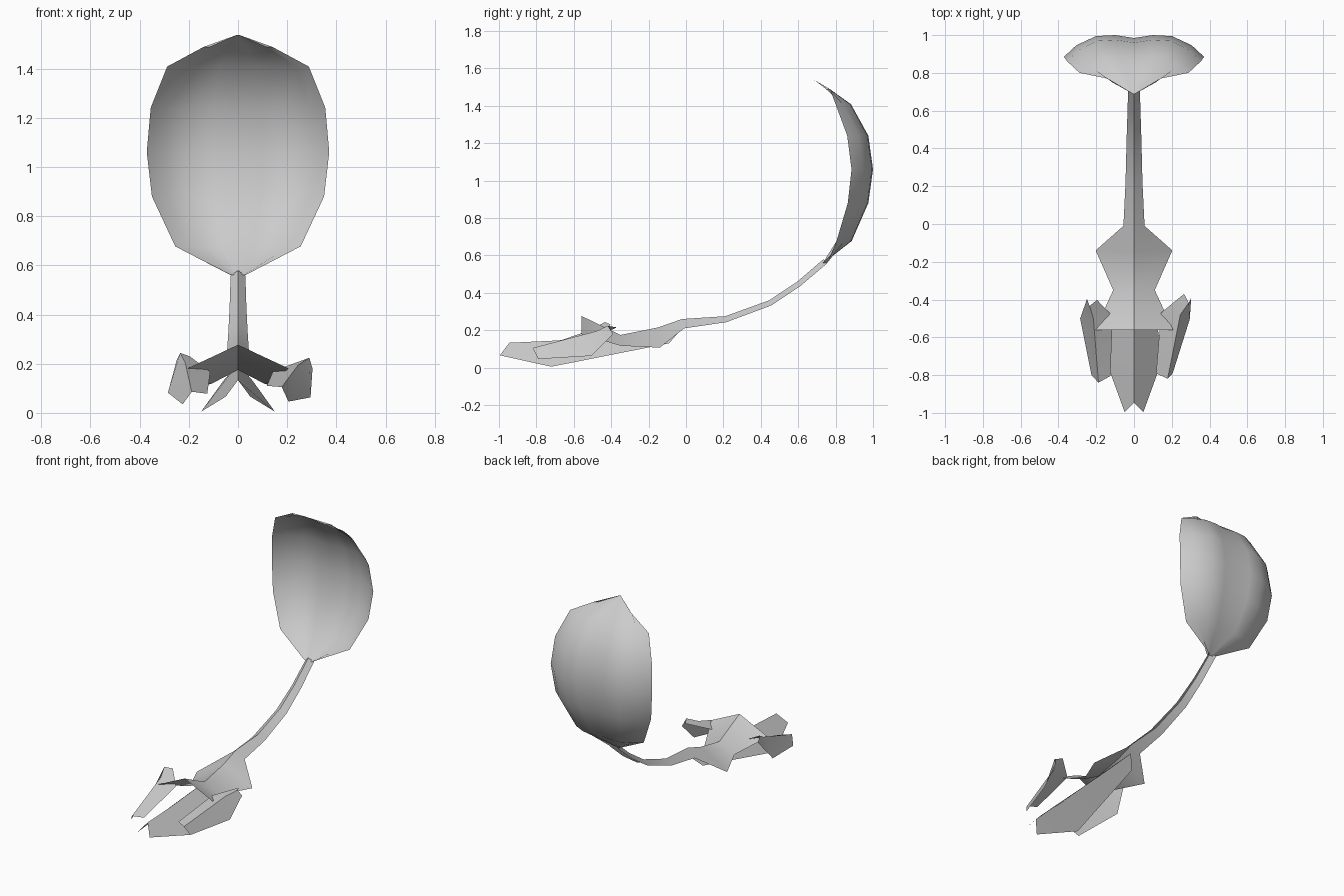
import bpy


def sheet(name, rows):
    """Skin a thin open surface through rows with equal point counts."""
    n = len(rows[0])
    verts = [p for r in rows for p in r]
    faces = [(i * n + j, i * n + j + 1, (i + 1) * n + j + 1, (i + 1) * n + j)
             for i in range(len(rows) - 1) for j in range(n - 1)]
    me = bpy.data.meshes.new(name)
    me.from_pydata(verts, [], faces)
    me.update()
    ob = bpy.data.objects.new(name, me)
    bpy.context.collection.objects.link(ob)
    bpy.ops.object.select_all(action='DESELECT')
    bpy.context.view_layer.objects.active = ob
    ob.select_set(True)
    bpy.ops.object.shade_smooth_by_angle(angle=0.6)
    return ob


def folded(name, rows):
    """Symmetric sheet with a centre crease: (half width, edge y, edge z, centre y, centre z)."""
    sheet(name, [[(-w, ye, ze), (0, yc, zc), (w, ye, ze)]
                 for w, ye, ze, yc, zc in rows])


# Flared column front and the arching stem, folded like a roof
folded("column_and_stem", [
    (0.207, -0.56, 0.18, -0.56, 0.277),
    (0.11, -0.35, 0.117, -0.35, 0.175),
    (0.203, -0.14, 0.107, -0.15, 0.215),
    (0.056, -0.01, 0.21, -0.02, 0.26),
    (0.045, 0.215, 0.243, 0.21, 0.275),
    (0.039, 0.455, 0.332, 0.445, 0.36),
    (0.034, 0.61, 0.435, 0.595, 0.46),
    (0.03, 0.755, 0.558, 0.735, 0.58),
])

# Hooded petal: (half width, centre y, edge y, z)
hood_profile = [
    (0.03, 0.735, 0.755, 0.56),
    (0.255, 0.875, 0.805, 0.677),
    (0.35, 0.96, 0.865, 0.88),
    (0.371, 0.985, 0.885, 1.06),
    (0.355, 0.96, 0.862, 1.24),
    (0.288, 0.87, 0.80, 1.408),
    (0.14, 0.765, 0.77, 1.488),
    (0.004, 0.688, 0.688, 1.537),
]
fractions = [(0, 0), (0.27, 0.015), (0.54, 0.01), (0.82, -0.038)]
rows = []
for w, yc, ye, z in hood_profile:
    half = [(f * w, yc + d * min(1, w / 0.35), z) for f, d in fractions]
    half.append((w, ye, z))
    rows.append([(-x, y, h) for x, y, h in reversed(half[1:])] + half)
sheet("hood_petal", rows)

# Lower tongue petal, notched at the front
folded("tongue_petal", [
    (0.05, -0.995, 0.066, -0.945, 0.133),
    (0.15, -0.72, 0.005, -0.69, 0.145),
    (0.06, -0.09, 0.13, -0.03, 0.2),
])

# Side petals, slightly different left and right
sheet("right_side_petal", [
    [(0.265, -0.37, 0.215), (0.29, -0.418, 0.224), (0.303, -0.39, 0.18)],
    [(0.143, -0.47, 0.17), (0.245, -0.48, 0.195), (0.295, -0.505, 0.063)],
    [(0.117, -0.79, 0.11), (0.178, -0.82, 0.105), (0.205, -0.79, 0.046)],
])
sheet("left_side_petal", [
    [(-0.196, -0.402, 0.23), (-0.235, -0.434, 0.244), (-0.249, -0.397, 0.215)],
    [(-0.113, -0.487, 0.167), (-0.215, -0.5, 0.205), (-0.285, -0.5, 0.082)],
    [(-0.125, -0.805, 0.078), (-0.188, -0.84, 0.086), (-0.225, -0.8, 0.035)],
])
